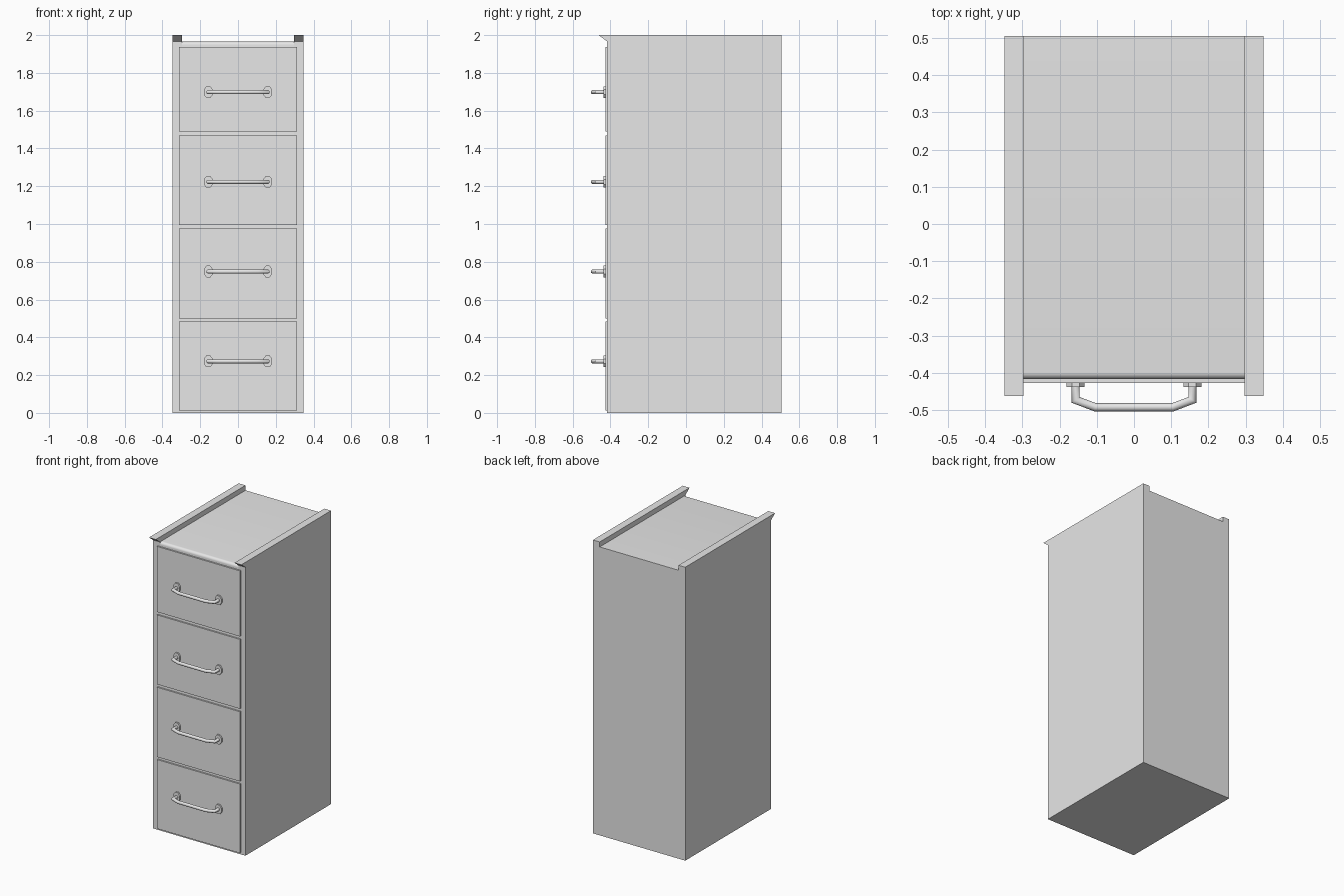
import bpy
import bmesh
import math
from mathutils import Matrix, Vector

cube = bpy.data.objects.get("Cube")
if cube:
    bpy.data.objects.remove(cube, do_unlink=True)

grey = bpy.data.materials.new("painted_grey")
grey.use_nodes = True
grey.diffuse_color = (0.8, 0.8, 0.8, 1)
grey.node_tree.nodes["Principled BSDF"].inputs["Base Color"].default_value = grey.diffuse_color

HALF_WIDTH, CORE = 0.348, 0.297
FRONT, BACK = -0.417, 0.505
TOP, DECK = 2.0, 1.966


def add_object(name, bm, smooth=False):
    bmesh.ops.recalc_face_normals(bm, faces=bm.faces)
    mesh = bpy.data.meshes.new(name)
    bm.to_mesh(mesh)
    bm.free()
    mesh.materials.append(grey)
    obj = bpy.data.objects.new(name, mesh)
    bpy.context.collection.objects.link(obj)
    if smooth:
        bpy.ops.object.select_all(action="DESELECT")
        obj.select_set(True)
        bpy.context.view_layer.objects.active = obj
        bpy.ops.object.shade_smooth_by_angle(angle=math.radians(50))
    return obj


def extrude_profile(name, profile, x0, x1, smooth=False):
    """Extrude a (y, z) outline along x."""
    bm = bmesh.new()
    face = bm.faces.new([bm.verts.new((x0, y, z)) for y, z in profile])
    new = bmesh.ops.extrude_face_region(bm, geom=[face])["geom"]
    verts = [v for v in new if isinstance(v, bmesh.types.BMVert)]
    bmesh.ops.translate(bm, verts=verts, vec=(x1 - x0, 0, 0))
    return add_object(name, bm, smooth)


def box_outline(y0, y1, z0, z1):
    return [(y0, z0), (y1, z0), (y1, z1), (y0, z1)]


# Cabinet core, with a rounded front edge on the deck
radius, steps = 0.018, 6
core = [(FRONT, 0), (BACK, 0), (BACK, DECK)]
for i in range(steps + 1):
    a = math.pi / 2 * (1 + i / steps)
    core.append((FRONT + radius + radius * math.cos(a),
                 DECK - radius + radius * math.sin(a)))
extrude_profile("cabinet_core", core, -CORE, CORE, smooth=True)

# Side panels rising into rails with a slanted front lip
side = [(FRONT, 0), (BACK, 0), (BACK, TOP), (-0.462, TOP), (FRONT, DECK)]
for label, s in (("left", 1), ("right", -1)):
    extrude_profile(label + "_side_panel", side, s * CORE, s * HALF_WIDTH)


def add_tube(name, points, r, sides=10):
    """Sweep a round section along a path lying in a horizontal plane."""
    bm = bmesh.new()
    rings = []
    for i, p in enumerate(points):
        before = (p - points[i - 1]).normalized() if i else None
        after = (points[i + 1] - p).normalized() if i < len(points) - 1 else None
        before, after = before or after, after or before
        tangent = (before + after).normalized()
        across = tangent.cross(Vector((0, 0, 1))) / tangent.dot(after)
        ring = []
        for k in range(sides):
            a = math.tau * k / sides
            ring.append(bm.verts.new(p + across * r * math.cos(a)
                                     + Vector((0, 0, r * math.sin(a)))))
        rings.append(ring)
    for a, b in zip(rings, rings[1:]):
        for k in range(sides):
            n = (k + 1) % sides
            bm.faces.new((a[k], a[n], b[n], b[k]))
    bm.faces.new(rings[0])
    bm.faces.new(rings[-1])
    return add_object(name, bm, smooth=True)


def add_mount(name, x, z):
    """Eight-sided mounting plate of the handle."""
    bm = bmesh.new()
    turn = Matrix.Rotation(math.pi / 2, 4, "X") @ Matrix.Rotation(math.pi / 8, 4, "Z")
    bmesh.ops.create_cone(bm, cap_ends=True, segments=8, radius1=1, radius2=1,
                          depth=0.014, matrix=turn)
    flat = math.cos(math.pi / 8)
    bmesh.ops.scale(bm, verts=bm.verts, vec=(0.024 / flat, 1, 0.031 / flat))
    bmesh.ops.translate(bm, verts=bm.verts, vec=(x, -0.431, z))
    return add_object(name, bm)


# Drawers from bottom to top, each with a bent bar handle
drawers = [(0.012, 0.483), (0.501, 0.976), (0.996, 1.469), (1.489, 1.936)]
for n, (z0, z1) in enumerate(drawers):
    tag = f"_{n + 1}"
    extrude_profile("drawer_front" + tag, box_outline(-0.427, FRONT + 0.005, z0, z1),
                    -0.313, 0.313)
    z = 0.273 + 0.475 * n
    half = [(0.157, -0.43), (0.157, -0.473), (0.104, -0.493)]
    path = [Vector((-x, y, z)) for x, y in half]
    path += [Vector((x, y, z)) for x, y in reversed(half)]
    add_tube("handle_bar" + tag, path, 0.011)
    for label, s in (("left", 1), ("right", -1)):
        add_mount(label + "_handle_mount" + tag, s * 0.157, z)
